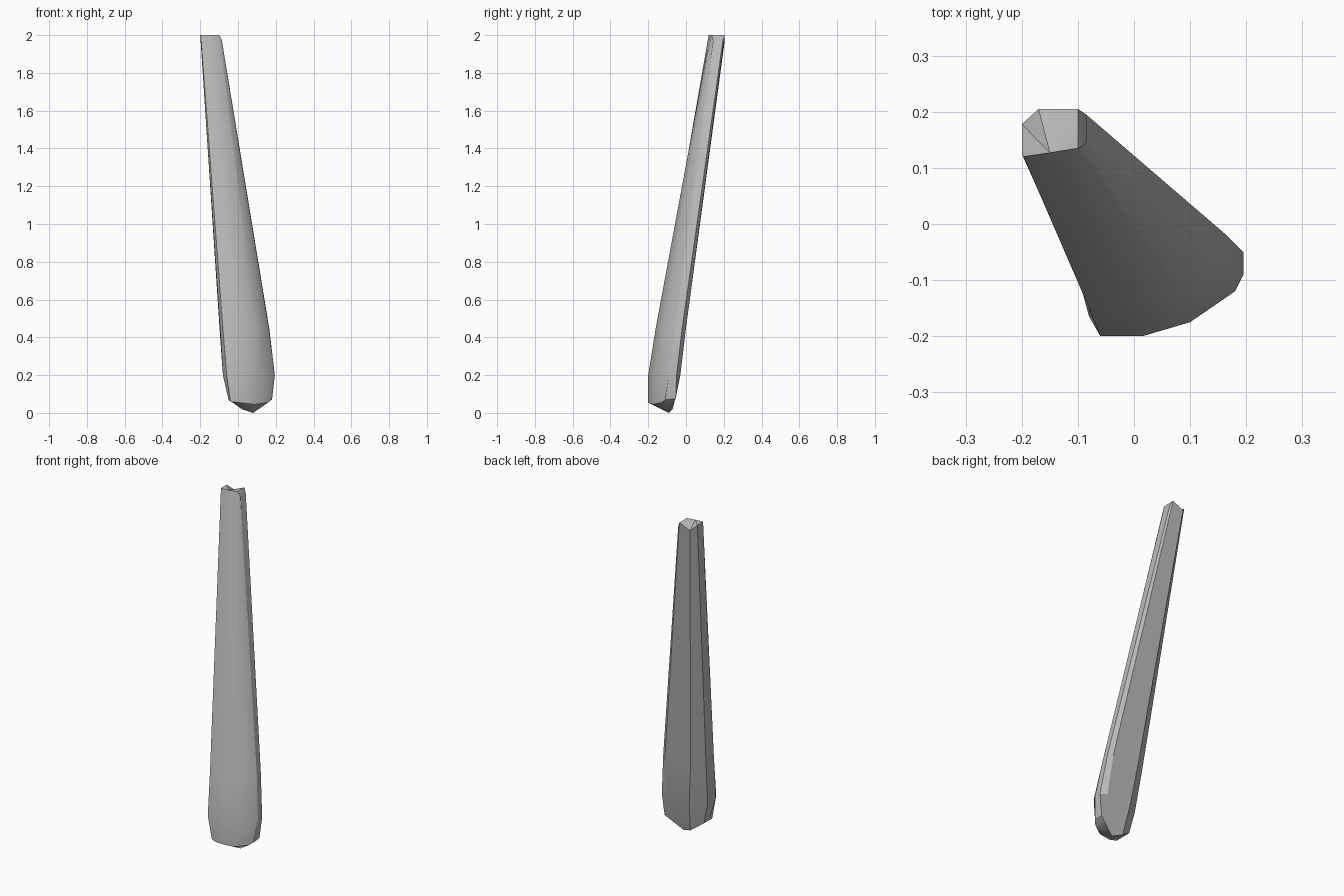
import bpy
import bmesh
from math import radians

default = bpy.data.objects.get("Cube")
if default:
    bpy.data.objects.remove(default, do_unlink=True)

# One plain grey material
grey = bpy.data.materials.new("light grey")
grey.use_nodes = True
colour = (0.5, 0.5, 0.5, 1)
grey.diffuse_color = colour
grey.node_tree.nodes["Principled BSDF"].inputs["Base Color"].default_value = colour


def level(points, z):
    """Lift a flat outline to one height."""
    return [(x, y, z) for x, y in points]


# Cross-sections, from the front left corner round the front, right, back and left
foot = [(-.05, -.15, .07), (-.04, -.19, .06), (0, -.2, .055), (.09, -.175, .045),
        (.16, -.13, .055), (.18, -.11, .07), (.18, -.055, .075), (.08, -.09, 0),
        (.02, -.07, .02), (-.05, -.1, .07)]
belly = level([(-.08, -.165), (-.06, -.2), (.015, -.2), (.1, -.175), (.18, -.12),
               (.195, -.09), (.195, -.05), (.16, -.03), (0, -.03), (-.08, -.09)], .2)
shoulder = level([(-.095, -.11), (-.08, -.15), (0, -.16), (.09, -.13), (.14, -.085),
                  (.163, -.055), (.165, -.02), (.14, 0), (-.03, 0), (-.098, -.05)], .45)
tip = [(-.2, .125, 2), (-.197, .12, 2), (-.15, .127, 2), (-.1, .135, 2),
       (-.092, .139, 1.99), (-.085, .145, 1.97), (-.085, .195, 1.97),
       (-.1, .205, 2), (-.17, .205, 1.97), (-.2, .178, 2)]

# Tapered leaning leg, lofted through the sections
bm = bmesh.new()
rings = [[bm.verts.new(p) for p in ring] for ring in (foot, belly, shoulder, tip)]
for low, high in zip(rings, rings[1:]):
    for i in range(len(low)):
        j = (i + 1) % len(low)
        bm.faces.new((low[i], low[j], high[j], high[i]))

# Bevelled ends
caps = [bm.faces.new(rings[0][::-1]), bm.faces.new(rings[-1])]
bmesh.ops.triangulate(bm, faces=caps)
bmesh.ops.recalc_face_normals(bm, faces=bm.faces)

mesh = bpy.data.meshes.new("tapered_leg")
bm.to_mesh(mesh)
bm.free()
mesh.materials.append(grey)
leg = bpy.data.objects.new("tapered_leg", mesh)
bpy.context.collection.objects.link(leg)

# Smooth sides with crisp ends
bpy.ops.object.select_all(action="DESELECT")
leg.select_set(True)
bpy.context.view_layer.objects.active = leg
bpy.ops.object.shade_smooth_by_angle(angle=radians(30))
